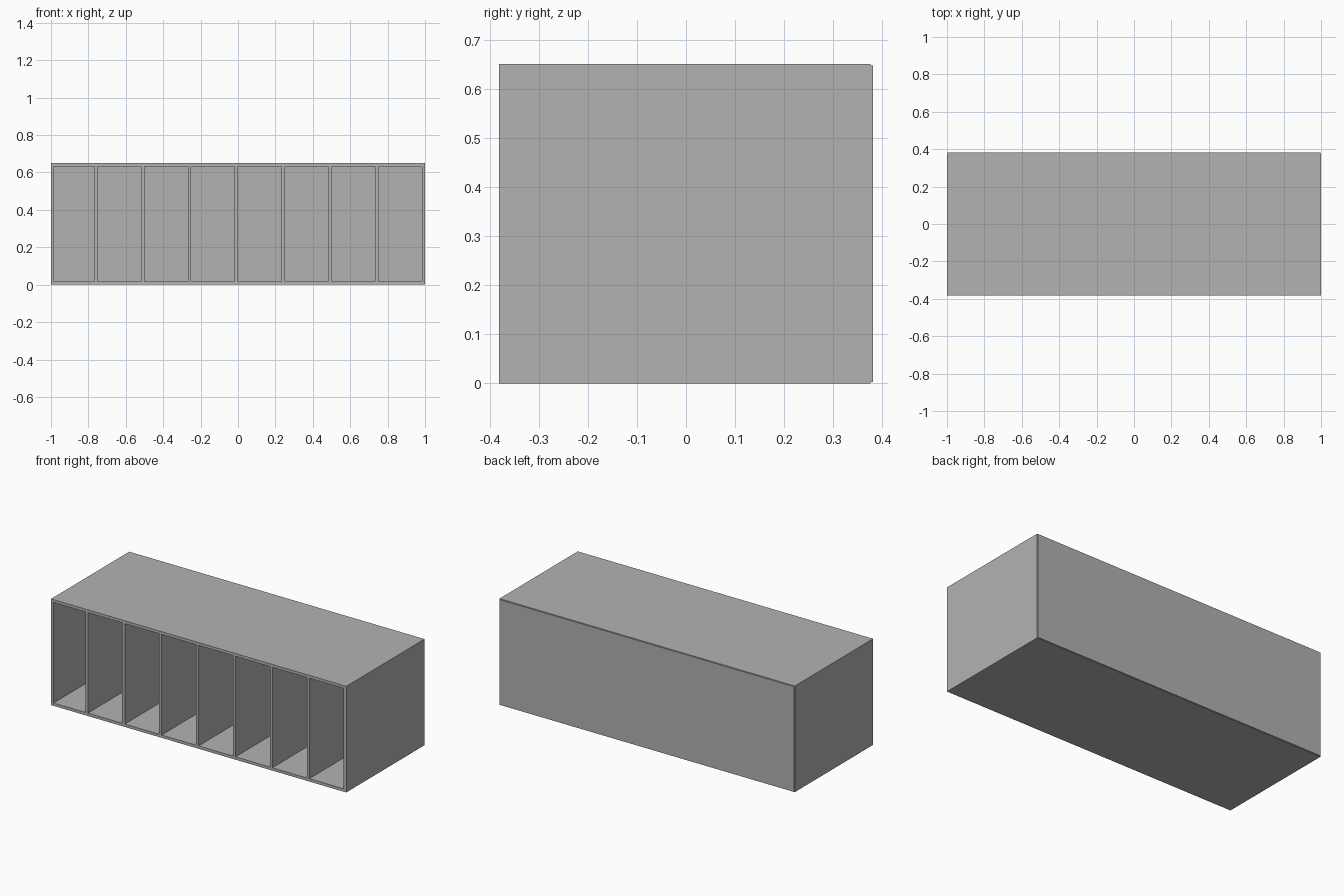
import bpy

cube = bpy.data.objects.get("Cube")
if cube:
    bpy.data.objects.remove(cube, do_unlink=True)

# Single flat grey
GREY = (0.448, 0.448, 0.448, 1)
mat = bpy.data.materials.new("plain grey")
mat.use_nodes = True
mat.diffuse_color = GREY
mat.node_tree.nodes["Principled BSDF"].inputs["Base Color"].default_value = GREY


def panel(name, x, y, z):
    """Box spanning the given (min, max) range on each axis."""
    bpy.ops.mesh.primitive_cube_add(size=1)
    ob = bpy.context.object
    ob.name = name
    spans = (x, y, z)
    for v in ob.data.vertices:
        v.co = [s[0] if c < 0 else s[1] for c, s in zip(v.co, spans)]
    ob.data.materials.append(mat)
    return ob


H = 0.65          # overall height
T = 0.0175        # board thickness
FRONT, REAR, BACK = -0.381, 0.376, 0.381
INSET = 0.003     # back panel margin
depth = (FRONT, REAR)

# Outer carcass
panel("left_side", (1 - T, 1), depth, (0, H))
panel("right_side", (-1, -1 + T), depth, (0, H))
panel("bottom_board", (-1 + T, 1 - T), depth, (0, T))
panel("top_board", (-1 + T, 1 - T), depth, (H - T, H))

# Thin back panel, slightly smaller than the carcass
panel("back_panel", (-1 + INSET, 1 - INSET), (REAR, BACK), (INSET, H - INSET))

# Seven dividers making eight bays
for i in range(7):
    edge = -0.75 + 0.25 * i
    panel(f"divider_{i + 1}", (edge - T, edge), depth, (T, H - T))
